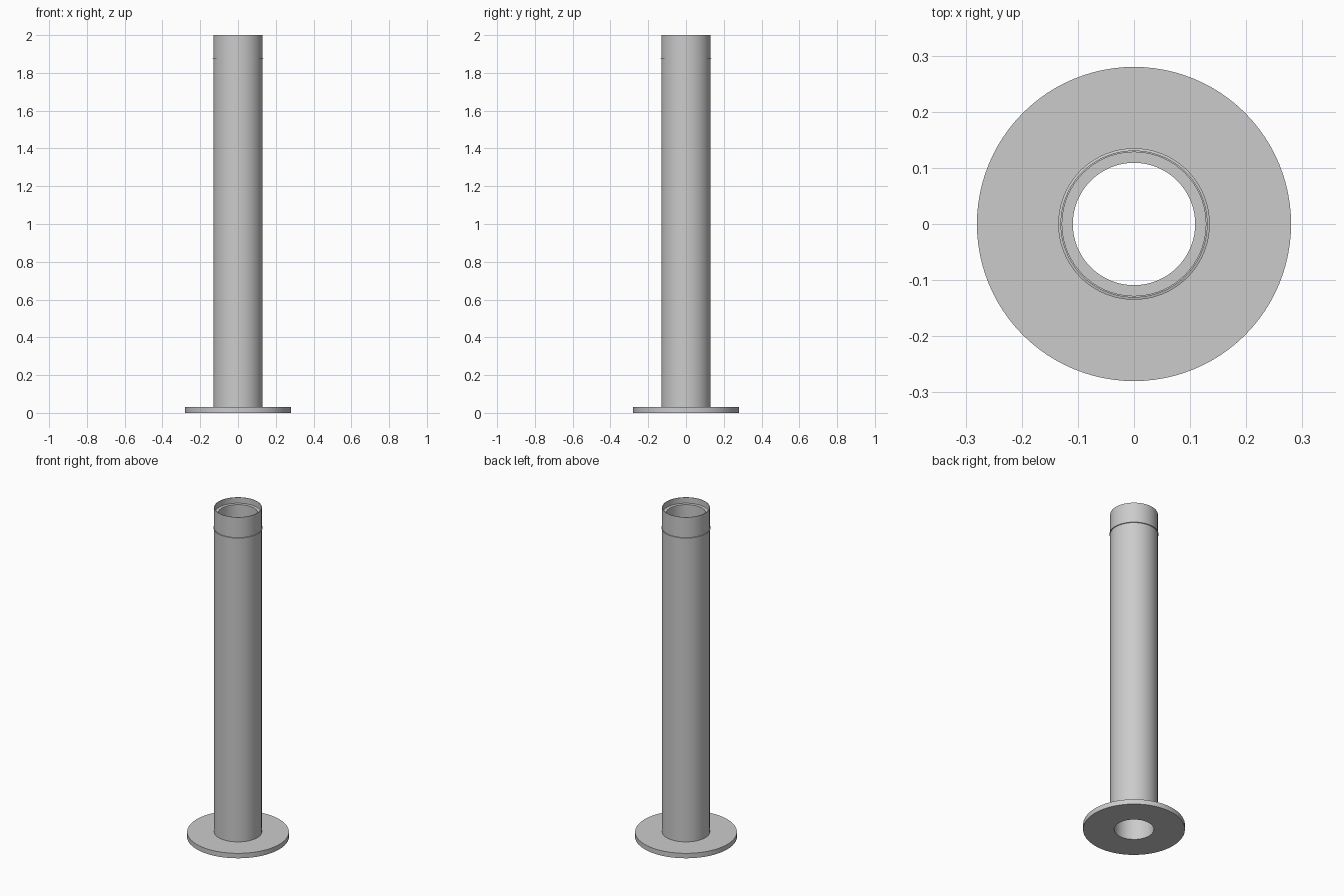
import bpy, bmesh, math

if "Cube" in bpy.data.objects:
    bpy.data.objects.remove(bpy.data.objects["Cube"], do_unlink=True)

SEGMENTS = 96
BORE = 0.109        # inner radius of the pipe
OUTER = 0.131       # outer radius of the pipe
FLANGE_TOP = 0.03

grey = bpy.data.materials.new("light grey metal")
grey.use_nodes = True
colour = (0.6, 0.6, 0.6, 1)
grey.diffuse_color = colour
grey.node_tree.nodes["Principled BSDF"].inputs["Base Color"].default_value = colour


def revolve(name, profile):
    """Turn a closed (radius, height) profile around the z axis."""
    bm = bmesh.new()
    verts = [bm.verts.new((r, 0, z)) for r, z in profile]
    edges = [bm.edges.new((a, b)) for a, b in zip(verts, verts[1:] + verts[:1])]
    bmesh.ops.spin(bm, geom=verts + edges, cent=(0, 0, 0), axis=(0, 0, 1),
                   angle=math.tau, steps=SEGMENTS)
    bmesh.ops.remove_doubles(bm, verts=bm.verts, dist=0.0001)
    bmesh.ops.recalc_face_normals(bm, faces=bm.faces)
    mesh = bpy.data.meshes.new(name)
    bm.to_mesh(mesh)
    bm.free()
    mesh.materials.append(grey)
    obj = bpy.data.objects.new(name, mesh)
    bpy.context.collection.objects.link(obj)
    bpy.ops.object.select_all(action="DESELECT")
    obj.select_set(True)
    bpy.context.view_layer.objects.active = obj
    bpy.ops.object.shade_smooth_by_angle(angle=math.radians(30))
    return obj


# Base flange, with the bore running through it
revolve("base_flange", [(BORE, 0), (0.28, 0), (0.28, FLANGE_TOP), (BORE, FLANGE_TOP)])

# Pipe wall with a recessed shelf inside its thin top rim
revolve("pipe", [(BORE, FLANGE_TOP), (OUTER, FLANGE_TOP), (OUTER, 2),
                 (0.128, 2), (0.128, 1.965), (BORE, 1.965)])

# Fine raised bead around the pipe below the rim
revolve("rim_bead", [(OUTER - 0.001, 1.873), (0.135, 1.8745),
                     (0.135, 1.8755), (OUTER - 0.001, 1.877)])
